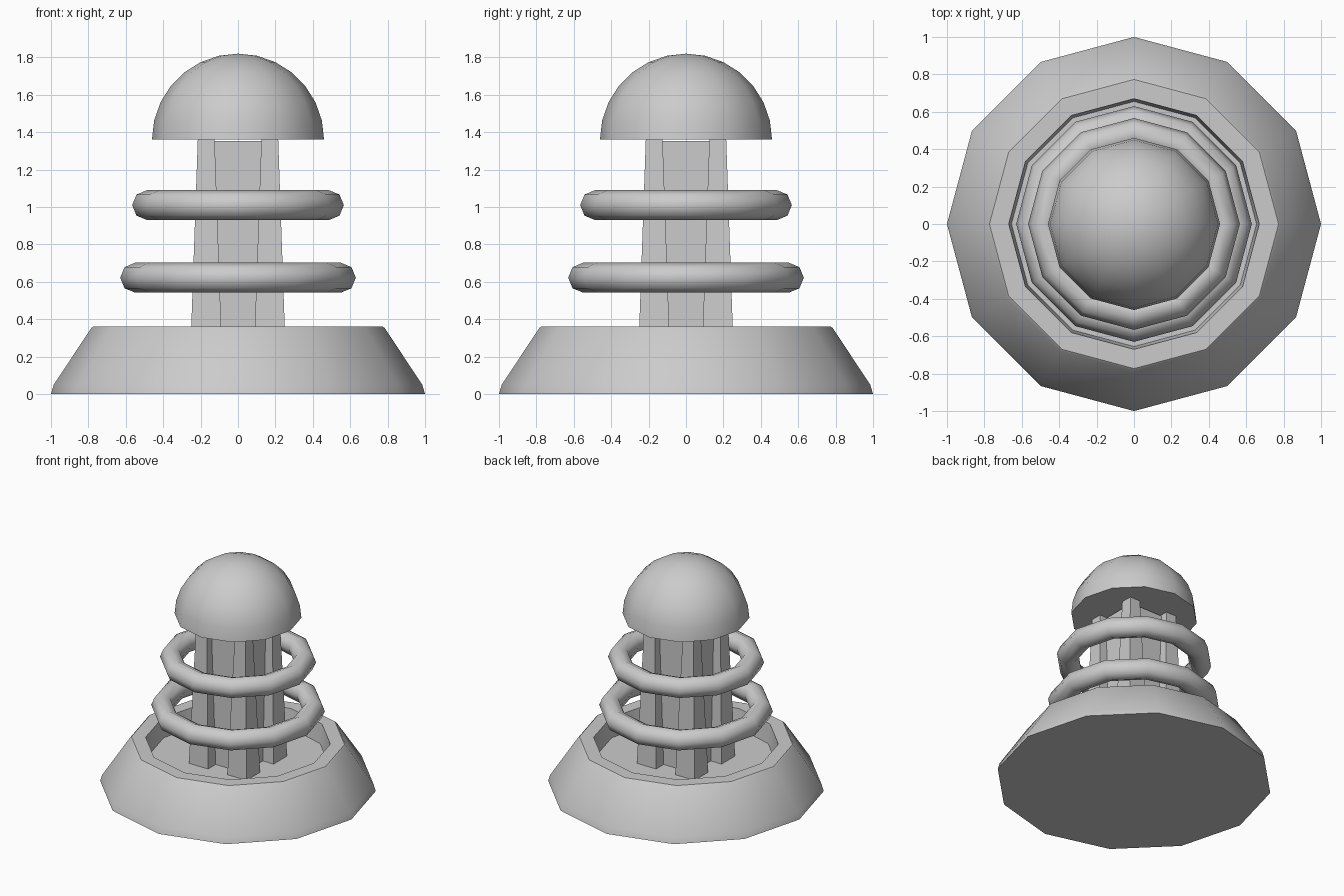
import bpy, bmesh, math

if "Cube" in bpy.data.objects:
    bpy.data.objects.remove(bpy.data.objects["Cube"])

SIDES = 12


def finish(bm, name, angle=None):
    bmesh.ops.recalc_face_normals(bm, faces=bm.faces)
    me = bpy.data.meshes.new(name)
    bm.to_mesh(me)
    bm.free()
    ob = bpy.data.objects.new(name, me)
    bpy.context.collection.objects.link(ob)
    if angle:
        bpy.context.view_layer.objects.active = ob
        bpy.ops.object.select_all(action='DESELECT')
        ob.select_set(True)
        bpy.ops.object.shade_smooth_by_angle(angle=math.radians(angle))
    return ob


def lathe(name, profile, angle):
    """Revolve (radius, z) points; radius 0 closes on the axis."""
    bm = bmesh.new()
    rings = []
    for r, z in profile:
        n = SIDES if r > 0 else 1
        rings.append([bm.verts.new((r * math.cos(i * math.tau / SIDES),
                                    r * math.sin(i * math.tau / SIDES), z)) for i in range(n)])
    for a, b in zip(rings, rings[1:]):
        for i in range(SIDES):
            j = (i + 1) % SIDES
            quad = [a[i % len(a)], a[j % len(a)], b[j % len(b)], b[i % len(b)]]
            bm.faces.new(list(dict.fromkeys(quad)))
    return finish(bm, name, angle)


def tapered_box(name, x, y, z0, z1, h0, h1):
    bm = bmesh.new()
    bmesh.ops.create_cube(bm, size=2)
    for v in bm.verts:
        h = h1 if v.co.z > 0 else h0
        v.co = (x + v.co.x * h, y + v.co.y * h, z1 if v.co.z > 0 else z0)
    return finish(bm, name)


# Flared base with a recessed top
FLOOR = 0.21
lathe("base", [(0, 0), (1.0, 0), (0.985, 0.05), (0.785, 0.352), (0.773, 0.362),
               (0.67, 0.362), (0.655, FLOOR), (0, FLOOR)], 40)

# Square core and four tapered corner posts
tapered_box("core", 0, 0, FLOOR, 1.352, 0.16, 0.16)
for sx in (-1, 1):
    for sy in (-1, 1):
        tapered_box("corner_post", sx * 0.17, sy * 0.17, FLOOR, 1.36, 0.085, 0.045)

# Two floating rings
for name, major, z in (("lower_ring", 0.55, 0.622), ("upper_ring", 0.486, 1.01)):
    bpy.ops.mesh.primitive_torus_add(major_segments=SIDES, minor_segments=8,
                                     major_radius=major, minor_radius=0.08, location=(0, 0, z))
    bpy.context.object.name = name
    bpy.ops.object.shade_smooth_by_angle(angle=math.radians(60))

# Domed cap
STEPS = 7
dome = [(0, 1.36)] + [(0.46 * math.cos(i * math.pi / 2 / STEPS),
                       1.36 + 0.46 * math.sin(i * math.pi / 2 / STEPS)) for i in range(STEPS)]
lathe("dome_cap", dome + [(0, 1.82)], 40)
